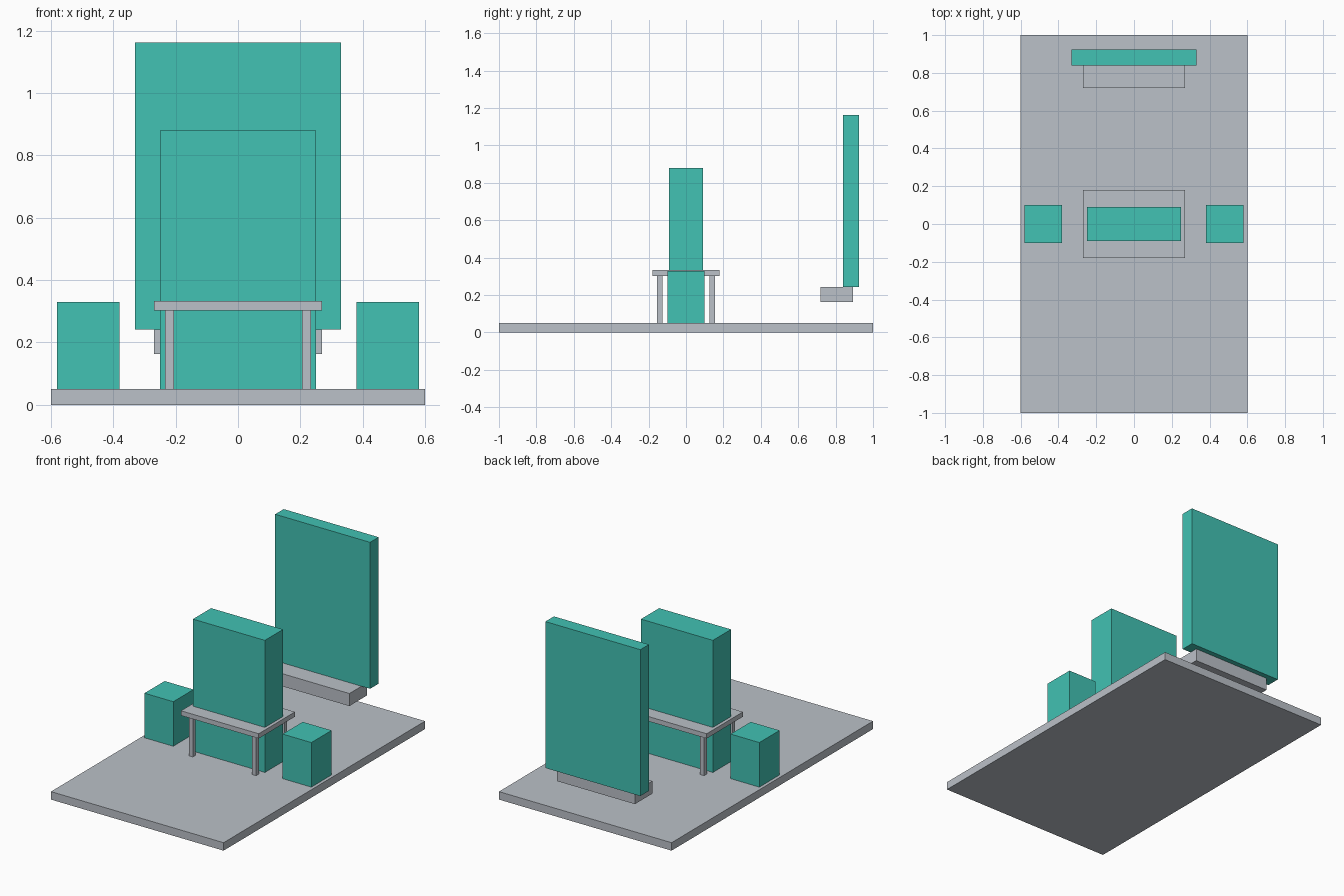
import bpy

if "Cube" in bpy.data.objects:
    bpy.data.objects.remove(bpy.data.objects["Cube"])

def material(name, rgb):
    m = bpy.data.materials.new(name)
    m.diffuse_color = (*rgb, 1.0)
    m.use_nodes = True
    m.node_tree.nodes["Principled BSDF"].inputs["Base Color"].default_value = m.diffuse_color
    return m

teal = material("teal", (0.054, 0.539, 0.451))
grey = material("light_grey", (0.497, 0.533, 0.578))

def box(name, x, y, z, mat):
    """Box from (min, max) ranges on each axis."""
    bpy.ops.mesh.primitive_cube_add(size=1)
    ob = bpy.context.object
    ob.name = name
    ranges = (x, y, z)
    ob.scale = [b - a for a, b in ranges]
    ob.location = [(a + b) / 2 for a, b in ranges]
    bpy.ops.object.transform_apply(location=True, rotation=False, scale=True)
    ob.data.materials.append(mat)
    return ob

# Floor slab
box("floor_slab", (-0.6, 0.6), (-1, 1), (0, 0.05), grey)

# Table with a tall block passing through it
box("table_top", (-0.27, 0.27), (-0.18, 0.18), (0.303, 0.333), grey)
box("centre_block", (-0.25, 0.25), (-0.09, 0.09), (0.002, 0.88), teal)
for sx in (-1, 1):
    for sy in (-1, 1):
        cx, cy, r = 0.22 * sx, 0.14 * sy, 0.014
        box("table_leg", (cx - r, cx + r), (cy - r, cy + r), (0.05, 0.303), grey)

# Side stools
for sx in (-1, 1):
    c = 0.48 * sx
    box("side_block", (c - 0.1, c + 0.1), (-0.1, 0.1), (0.05, 0.33), teal)

# Rear panel and the shelf beneath it
box("rear_panel", (-0.33, 0.33), (0.84, 0.925), (0.242, 1.162), teal)
box("rear_shelf", (-0.27, 0.27), (0.72, 0.893), (0.163, 0.242), grey)
